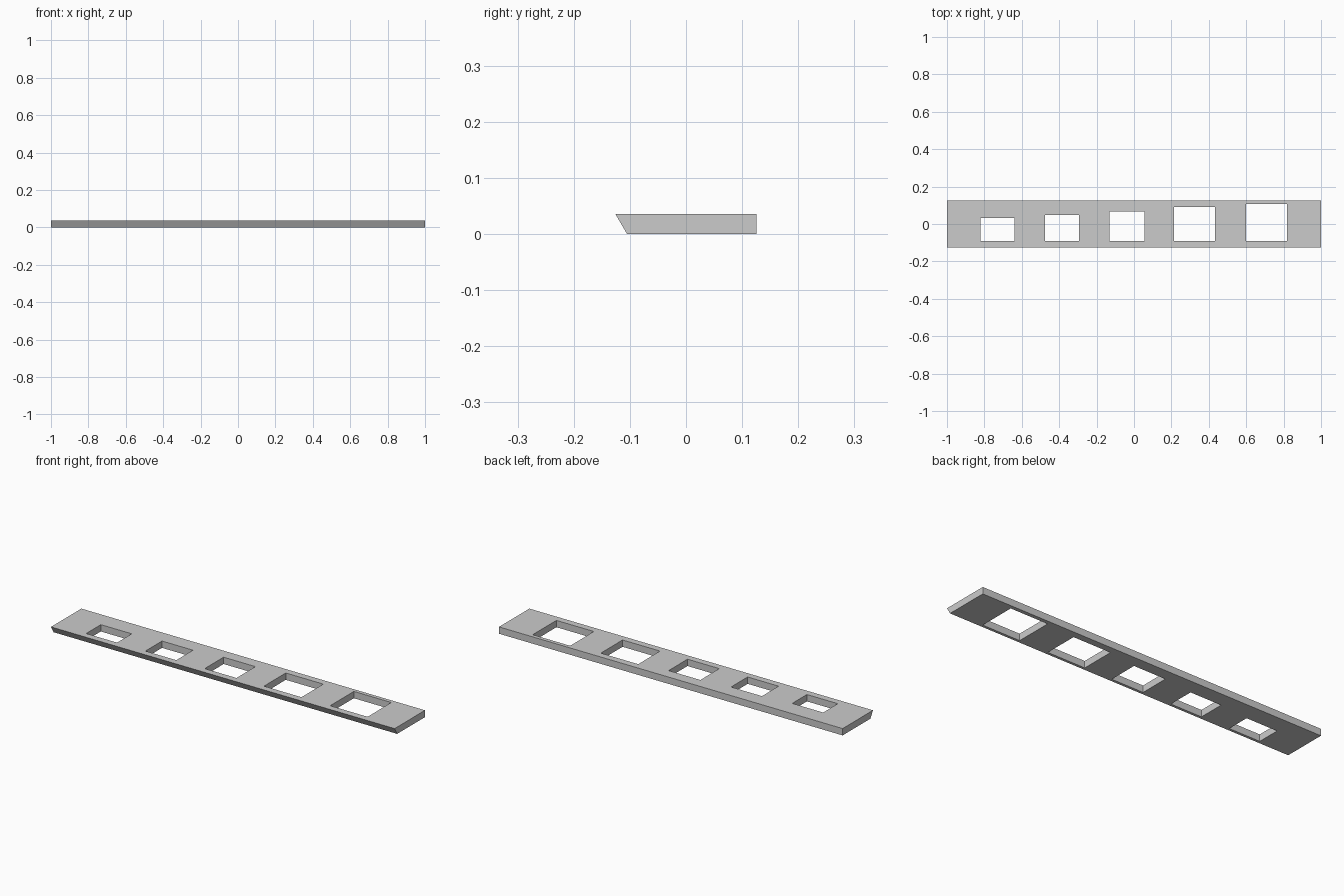
import bpy
import bmesh
from mathutils import Matrix

cube = bpy.data.objects.get("Cube")
if cube:
    bpy.data.objects.remove(cube, do_unlink=True)

THICK = 0.036
HOLE_FRONT = -0.091

# Plain grey material
grey = bpy.data.materials.new("light_grey")
grey.use_nodes = True
grey.diffuse_color = (0.6, 0.6, 0.6, 1)
grey.node_tree.nodes["Principled BSDF"].inputs["Base Color"].default_value = (0.6, 0.6, 0.6, 1)


def make_object(name, bm):
    bmesh.ops.recalc_face_normals(bm, faces=bm.faces)
    mesh = bpy.data.meshes.new(name)
    bm.to_mesh(mesh)
    bm.free()
    mesh.materials.append(grey)
    obj = bpy.data.objects.new(name, mesh)
    bpy.context.scene.collection.objects.link(obj)
    return obj


# Long plate: side profile with a bevelled front edge, extruded along x
bm = bmesh.new()
profile = [(-0.105, 0), (0.126, 0), (0.126, THICK), (-0.126, THICK)]
end = bm.faces.new([bm.verts.new((-1, y, z)) for y, z in profile])
grown = bmesh.ops.extrude_face_region(bm, geom=[end])
moved = [v for v in grown["geom"] if isinstance(v, bmesh.types.BMVert)]
bmesh.ops.translate(bm, verts=moved, vec=(2, 0, 0))
plate = make_object("slotted_plate", bm)

# Five rectangular holes sharing a front line: left x, right x, back y
holes = [
    (-0.82, -0.64, 0.031),
    (-0.475, -0.295, 0.047),
    (-0.13, 0.055, 0.066),
    (0.215, 0.433, 0.09),
    (0.60, 0.818, 0.106),
]
bm = bmesh.new()
for x0, x1, back in holes:
    centre = ((x0 + x1) / 2, (HOLE_FRONT + back) / 2, THICK / 2)
    size = (x1 - x0, back - HOLE_FRONT, THICK * 3, 1)
    bmesh.ops.create_cube(bm, size=1, matrix=Matrix.Translation(centre) @ Matrix.Diagonal(size))
cutter = make_object("hole_cutter", bm)
cutter.hide_render = True

# Cut the holes, then discard the cutter
cut = plate.modifiers.new("holes", "BOOLEAN")
cut.operation = "DIFFERENCE"
cut.solver = "EXACT"
cut.object = cutter
bpy.context.view_layer.objects.active = plate
plate.select_set(True)
bpy.ops.object.modifier_apply(modifier=cut.name)
bpy.data.objects.remove(cutter, do_unlink=True)
